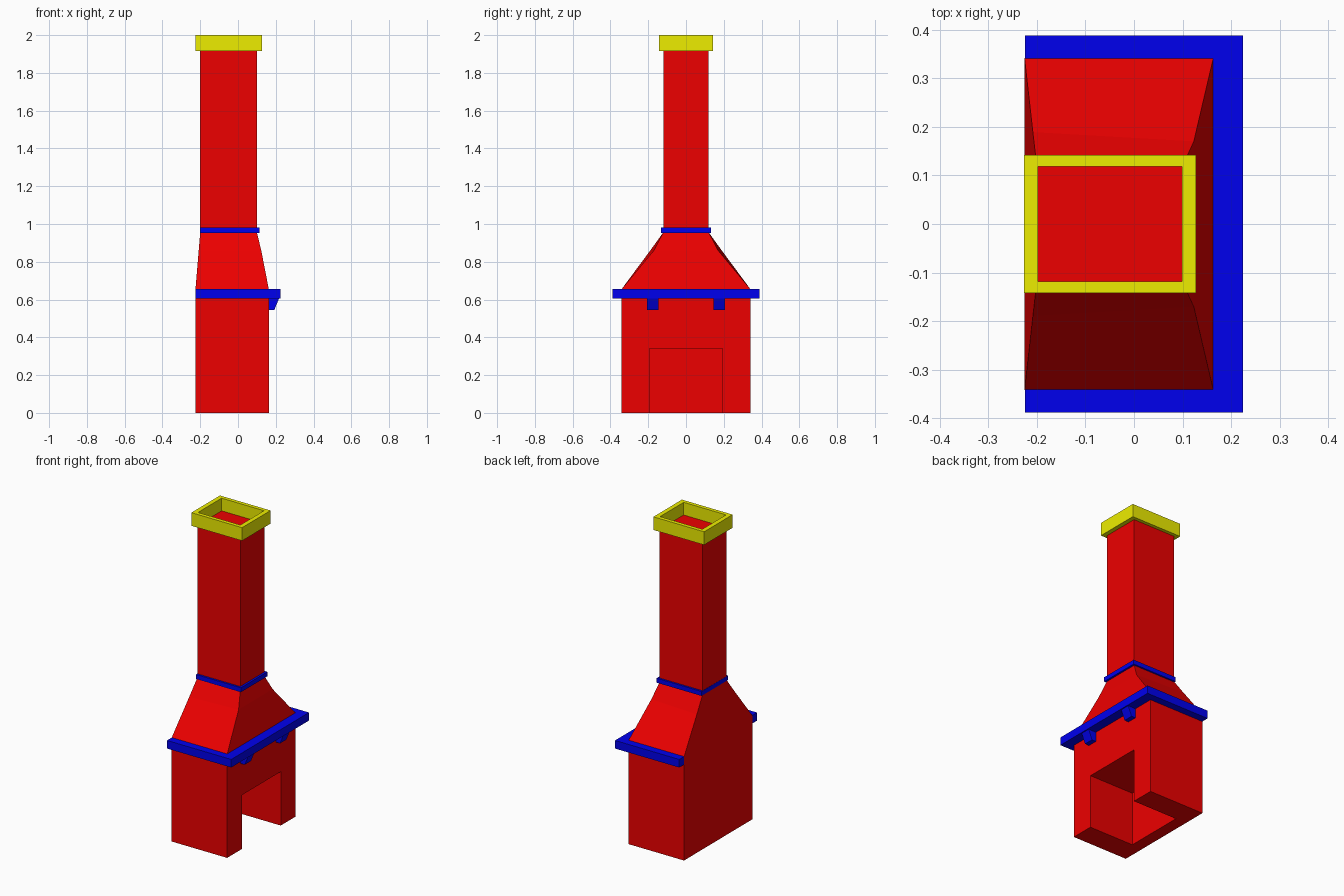
import bpy, bmesh

if "Cube" in bpy.data.objects:
    bpy.data.objects.remove(bpy.data.objects["Cube"])


def material(name, color):
    m = bpy.data.materials.new(name)
    m.diffuse_color = (*color, 1)
    m.use_nodes = True
    m.node_tree.nodes["Principled BSDF"].inputs["Base Color"].default_value = m.diffuse_color
    return m


BRICK = material("red_brick", (0.85, 0.0, 0.0))
TRIM = material("blue_trim", (0.0, 0.0, 0.85))
CAP = material("yellow_cap", (0.85, 0.85, 0.0))


def finish(name, bm, mat):
    bmesh.ops.recalc_face_normals(bm, faces=bm.faces)
    me = bpy.data.meshes.new(name)
    bm.to_mesh(me)
    bm.free()
    ob = bpy.data.objects.new(name, me)
    bpy.context.collection.objects.link(ob)
    if mat:
        me.materials.append(mat)
    return ob


def loft(name, sections, mat, closed=False):
    """Join stacked loops; closed=True joins last to first instead of capping."""
    bm = bmesh.new()
    loops = [[bm.verts.new(p) for p in s] for s in sections]
    pairs = list(zip(loops, loops[1:]))
    if closed:
        pairs.append((loops[-1], loops[0]))
    else:
        bm.faces.new(loops[0])
        bm.faces.new(loops[-1])
    n = len(loops[0])
    for a, b in pairs:
        for i in range(n):
            j = (i + 1) % n
            bm.faces.new((a[i], a[j], b[j], b[i]))
    return finish(name, bm, mat)


def rect(x0, x1, y, z):
    return [(x0, -y, z), (x1, -y, z), (x1, y, z), (x0, y, z)]


def box(name, x0, x1, y, z0, z1, mat):
    return loft(name, [rect(x0, x1, y, z0), rect(x0, x1, y, z1)], mat)


# Hearth body with the firebox cut out of its front
body = box("hearth_body", -0.225, 0.163, 0.341, 0, 0.655, BRICK)
cutter = box("firebox_cutter", -0.15, 0.3, 0.194, -0.1, 0.34, BRICK)
cutter.hide_render = True
cutter.hide_viewport = True
cut = body.modifiers.new("firebox", "BOOLEAN")
cut.operation = 'DIFFERENCE'
cut.solver = 'EXACT'
cut.object = cutter

# Mantel shelf, flush with the back
box("mantel_shelf", -0.2245, 0.224, 0.388, 0.605, 0.656, TRIM)

# Pair of wedge brackets under the mantel
profile = [(0.155, 0.605), (0.217, 0.605), (0.192, 0.545), (0.155, 0.545)]
for side, label in ((-1, "left"), (1, "right")):
    loft("mantel_bracket_" + label,
         [[(x, side * y, z) for x, z in profile] for y in (0.145, 0.207)], TRIM)

# Sloping hood, front corners pinched in part way up
middle = [(-0.208, -0.189, 0.86), (0.123, -0.17, 0.86),
          (0.123, 0.17, 0.86), (-0.208, 0.189, 0.86)]
loft("smoke_hood", [rect(-0.225, 0.163, 0.341, 0.655), middle,
                    rect(-0.2, 0.1, 0.12, 0.956)], BRICK)

# Chimney shaft and collar
box("chimney_shaft", -0.2, 0.1, 0.12, 0.956, 1.92, BRICK)
box("chimney_collar", -0.201, 0.113, 0.132, 0.953, 0.981, TRIM)

# Open chimney cap
outer, inner = (-0.226, 0.128, 0.142), (-0.197, 0.099, 0.118)
loft("chimney_cap", [rect(*outer, 1.917), rect(*outer, 2.0),
                     rect(*inner, 2.0), rect(*inner, 1.917)], CAP, closed=True)
